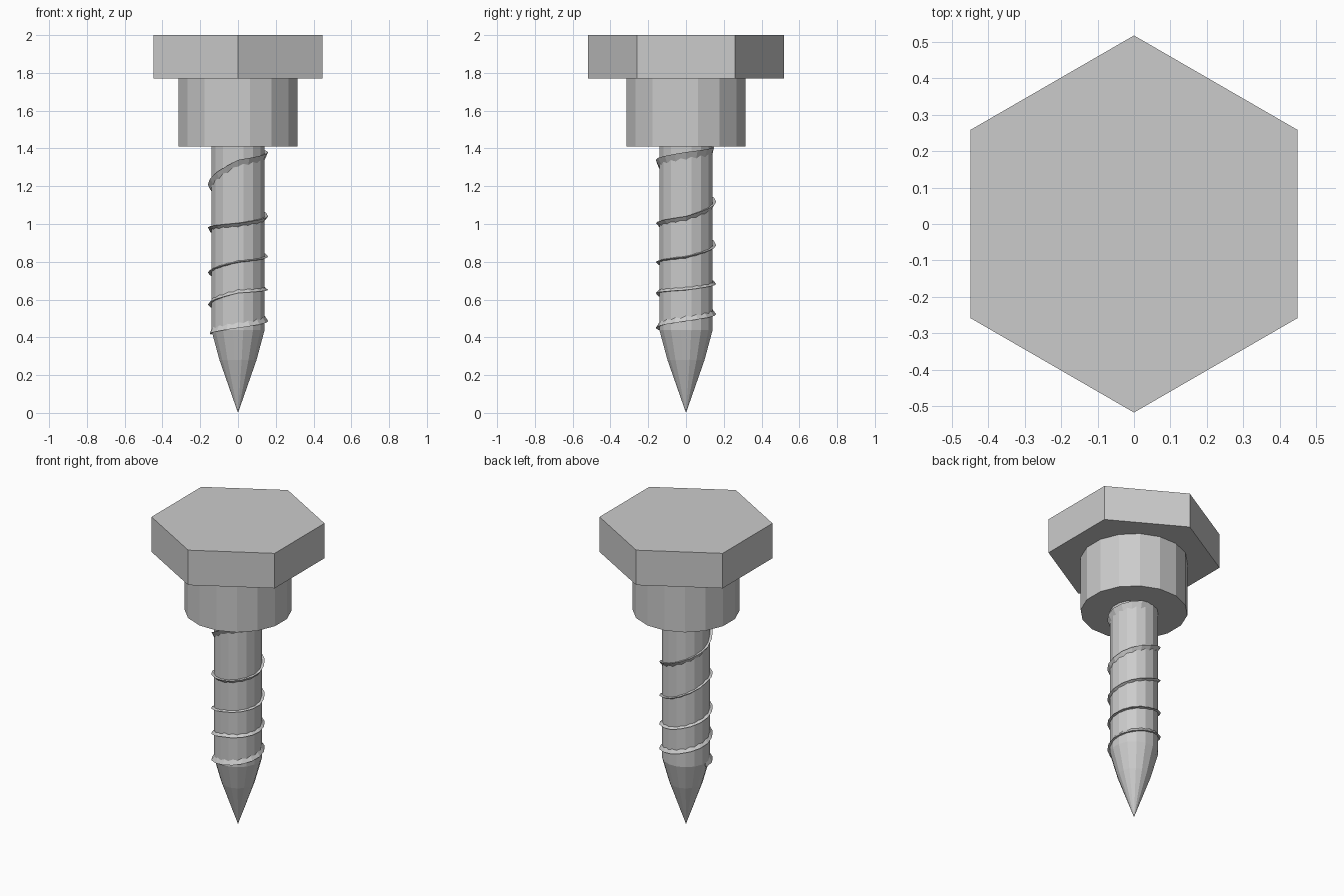
import bpy, bmesh
from math import sin, cos, pi

if "Cube" in bpy.data.objects:
    bpy.data.objects.remove(bpy.data.objects["Cube"])


def make_object(name, bm):
    bmesh.ops.recalc_face_normals(bm, faces=bm.faces[:])
    mesh = bpy.data.meshes.new(name)
    bm.to_mesh(mesh)
    bm.free()
    obj = bpy.data.objects.new(name, mesh)
    bpy.context.collection.objects.link(obj)
    return obj


def turned(name, profile, sides, start):
    """Faceted solid of revolution from (radius, z) pairs."""
    bm = bmesh.new()
    rings = []
    for r, z in profile:
        if r == 0:
            rings.append([bm.verts.new((0, 0, z))] * sides)
        else:
            rings.append([bm.verts.new((r * cos(start + 2 * pi * i / sides),
                                        r * sin(start + 2 * pi * i / sides), z))
                          for i in range(sides)])
    for a, b in zip(rings, rings[1:]):
        for i in range(sides):
            j = (i + 1) % sides
            bm.faces.new(list(dict.fromkeys((a[i], a[j], b[j], b[i]))))
    for ring in (rings[0], rings[-1]):
        if ring[0] is not ring[1]:
            bm.faces.new(ring)
    return make_object(name, bm)


# Hexagonal head, collar and pointed shaft
turned("hex_head", [(0.518, 1.77), (0.518, 2.0)], 6, pi / 2)
turned("collar", [(0.32, 1.41), (0.32, 1.77)], 16, pi / 16)
turned("shaft", [(0, 0), (0.1, 0.28), (0.144, 0.44), (0.144, 1.41)], 16, pi / 16)

# Thread: centre height at every quarter turn, starting at -x
heights = [0.425, 0.46, 0.495, 0.53, 0.58, 0.64, 0.655, 0.685, 0.745, 0.80,
           0.825, 0.885, 0.98, 1.0, 1.035, 1.11, 1.2, 1.33, 1.37, 1.40]
STEPS = 4
bm = bmesh.new()
sections = []
total = (len(heights) - 1) * STEPS
for k in range(total + 1):
    q = min(k // STEPS, len(heights) - 2)
    f = k / STEPS - q
    z = heights[q] * (1 - f) + heights[q + 1] * f
    a = pi + k * pi / (2 * STEPS)
    t = 2 * k / total - 1
    # the ridge leans down near the tip and up near the head
    up, down = 0.006 + 0.022 * max(0, -t), 0.006 + 0.034 * max(0, t)
    crest = 0.160 if 0 < k < total else 0.146
    sections.append([bm.verts.new((r * cos(a), r * sin(a), z + dz))
                     for r, dz in ((0.138, up), (crest, 0.012 * t), (0.138, -down))])
for a, b in zip(sections, sections[1:]):
    for i in range(3):
        j = (i + 1) % 3
        bm.faces.new((a[i], a[j], b[j], b[i]))
bm.faces.new(sections[0])
bm.faces.new(sections[-1])
make_object("thread", bm)
